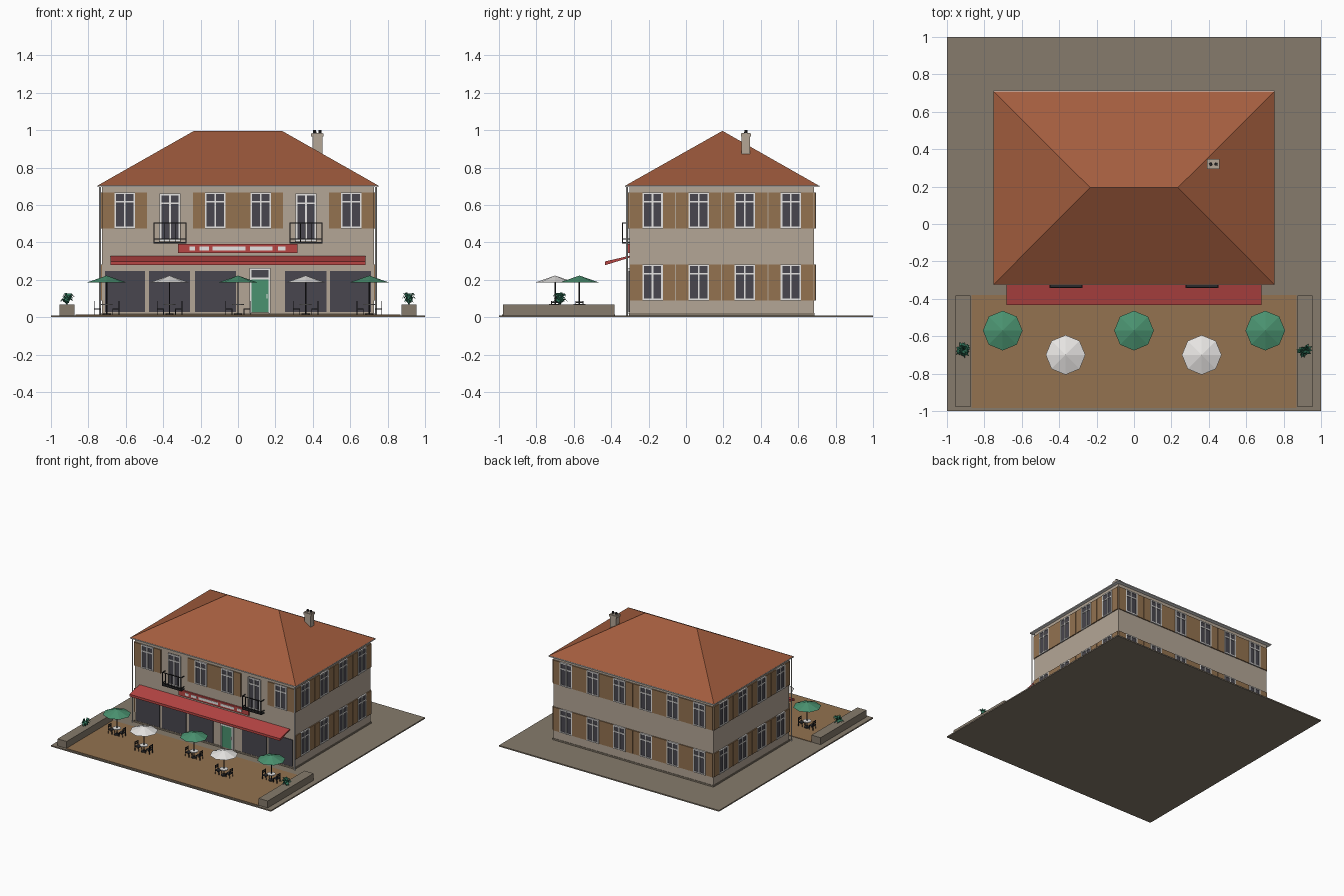
import bpy, bmesh, math, random
from mathutils import Matrix, Vector

cube = bpy.data.objects.get("Cube")
if cube:
    bpy.data.objects.remove(cube)
random.seed(4)


def material(name, *rgb):
    lin = [((c / 255 + 0.055) / 1.055) ** 2.4 for c in rgb] + [1]
    m = bpy.data.materials.new(name)
    m.use_nodes = True
    m.diffuse_color = lin
    m.node_tree.nodes["Principled BSDF"].inputs["Base Color"].default_value = lin
    return m


PLASTER = material("plaster", 180, 166, 150)
STONE = material("stone", 134, 123, 108)
BROWN = material("brown wood", 147, 114, 80)
ROOF = material("roof tile", 163, 93, 62)
GLASS = material("dark glass", 72, 70, 78)
WHITE = material("white paint", 232, 230, 228)
RED = material("red cloth", 184, 70, 68)
GREEN = material("green paint", 74, 146, 112)
LEAF = material("leaf green", 48, 116, 90)
METAL = material("black metal", 42, 42, 44)


class Part:
    """Collects simple solids, placed by a matrix, into one object."""

    def __init__(self, name, mat):
        self.name, self.mat, self.bm = name, mat, bmesh.new()

    def box(self, x, y, z, m=Matrix()):
        size = Matrix.Diagonal((x[1] - x[0], y[1] - y[0], z[1] - z[0], 1))
        mid = Matrix.Translation((sum(x) / 2, sum(y) / 2, sum(z) / 2))
        bmesh.ops.create_cube(self.bm, size=1, matrix=m @ mid @ size)

    def cone(self, c, z, r1, r2, sides=8, caps=True):
        bmesh.ops.create_cone(self.bm, cap_ends=caps, segments=sides, radius1=r1, radius2=r2,
                              depth=z[1] - z[0],
                              matrix=Matrix.Translation((c[0], c[1], sum(z) / 2)))

    def face(self, pts):
        return self.bm.faces.new([self.bm.verts.new(p) for p in pts])

    def finish(self):
        bmesh.ops.remove_doubles(self.bm, verts=self.bm.verts, dist=1e-6)
        mesh = bpy.data.meshes.new(self.name)
        self.bm.to_mesh(mesh)
        self.bm.free()
        mesh.materials.append(self.mat)
        ob = bpy.data.objects.new(self.name, mesh)
        bpy.context.collection.objects.link(ob)
        return ob


def single(name, mat, x, y, z):
    p = Part(name, mat)
    p.box(x, y, z)
    p.finish()


W, FRONT, BACK = 0.727, -0.302, 0.684
MID = (FRONT + BACK) / 2

# Ground, terrace and main body
single("ground", STONE, (-1, 1), (-1, 1), (0, 0.01))
single("terrace", BROWN, (-0.87, 0.87), (-0.985, -0.38), (0.01, 0.014))
single("walls", PLASTER, (-W, W), (FRONT, BACK), (0.01, 0.7))
single("plinth", STONE, (-W - 0.004, W + 0.004), (FRONT - 0.004, BACK + 0.004), (0.01, 0.022))
single("eaves", WHITE, (-0.752, 0.752), (-0.325, 0.713), (0.696, 0.704))

# Hipped roof
roof = Part("roof", ROOF)
a, b, c, d = [Vector(p) for p in ((-0.75, -0.323, 0.704), (0.75, -0.323, 0.704),
                                  (0.75, 0.709, 0.704), (-0.75, 0.709, 0.704))]
r1, r2 = Vector((-0.235, 0.195, 0.996)), Vector((0.235, 0.195, 0.996))
for pts in ((a, b, r2, r1), (b, c, r2), (c, d, r1, r2), (d, a, r1), (d, c, b, a)):
    roof.face(pts)
roof.finish()

# Chimney with two pots
chimney = Part("chimney", PLASTER)
chimney.box((0.397, 0.452), (0.298, 0.342), (0.84, 0.985))
chimney.box((0.39, 0.457), (0.293, 0.347), (0.965, 0.982))
chimney.finish()
pots = Part("chimney_pots", METAL)
for x in (0.41, 0.439):
    pots.cone((x, 0.32), (0.98, 1.0), 0.009, 0.008)
pots.finish()

# Windows and shutters, set out along each wall
frames, panes = Part("window_frames", WHITE), Part("window_panes", GLASS)
shutters = Part("shutters", BROWN)


def window(m, u, z0, z1, closed=True):
    w, e = 0.055, 0.009
    panes.box((u - w, u + w), (-0.005, 0.01), (z0, z1), m)
    for x in (-w, -e / 2, w - e):
        frames.box((u + x, u + x + e), (-0.012, 0), (z0, z1), m)
    for z in (z0, z1 - 0.055, z1 - e):
        frames.box((u - w, u + w), (-0.0115, 0), (z, z + e), m)
    if closed:
        for s in (-1, 1):
            x = sorted((u + s * w, u + s * 0.1205))
            shutters.box(x, (-0.008, 0.002), (z0, z1), m)


def wall(x, y, degrees):
    return Matrix.Translation((x, y, 0)) @ Matrix.Rotation(math.radians(degrees), 4, "Z")


front = wall(0, FRONT, 0)
sides = ((wall(W, MID, 90), 4, 0.2465), (wall(0, BACK, 180), 6, 0.2423),
         (wall(-W, MID, -90), 4, 0.2465))
for m, count, step in sides:
    for i in range(count):
        for z in (0.09, 0.475):
            window(m, (i - (count - 1) / 2) * step, z, z + 0.192)

# Front upper floor, with two balcony doors
balconies = Part("balconies", METAL)
for i in range(6):
    u = (i - 2.5) * 0.2423
    if i not in (1, 4):
        window(front, u, 0.475, 0.667)
        continue
    window(front, u, 0.405, 0.66, closed=False)
    x0, x1, t, y0 = u - 0.087, u + 0.087, 0.005, -0.04
    balconies.box((x0, x1), (y0, 0), (0.395, 0.403), front)
    for z in (0.415, 0.502):
        balconies.box((x0, x1), (y0, y0 + t), (z, z + t), front)
        for x in (x0, x1 - t):
            balconies.box((x, x + t), (y0, 0), (z, z + t), front)
    for k in range(7):
        x = x0 + k * (x1 - x0 - t) / 6
        wide = t if k in (0, 6) else 0.003
        balconies.box((x, x + wide), (y0, y0 + t), (0.4, 0.505), front)
balconies.finish()
frames.finish()
shutters.finish()

# Shop windows
for x0, x1 in ((-0.71, -0.497), (-0.476, -0.257), (-0.23, -0.01), (0.25, 0.474), (0.492, 0.71)):
    panes.box((x0, x1), (-0.006, 0.01), (0.027, 0.246), front)
panes.box((0.07, 0.168), (-0.008, 0), (0.205, 0.252), front)
panes.finish()

# Entrance door
door = Part("door", GREEN)
door.box((0.072, 0.166), (-0.009, 0), (0.024, 0.205), front)
door.finish()
door_frame = Part("door_frame", WHITE)
for x in (0.062, 0.164):
    door_frame.box((x, x + 0.011), (-0.014, 0), (0.02, 0.262), front)
for z in (0.2, 0.251):
    door_frame.box((0.062, 0.175), (-0.0135, 0), (z, z + 0.011), front)
door_frame.box((0.152, 0.158), (-0.014, 0), (0.1, 0.125), front)
door_frame.finish()

# Awning: sloped sheet with a hanging valance
awning = Part("awning", RED)
profile = ((-0.303, 0.328), (-0.432, 0.298), (-0.432, 0.279), (-0.428, 0.279), (-0.303, 0.318))
left, right = [[(x, y, z) for y, z in profile] for x in (-0.683, 0.683)]
awning.face(left)
awning.face(right[::-1])
for i in range(5):
    j = (i + 1) % 5
    awning.face((left[j], left[i], right[i], right[j]))
bmesh.ops.recalc_face_normals(awning.bm, faces=awning.bm.faces)
awning.finish()

# Sign board with plain pale panels
single("sign_board", RED, (-0.32, 0.317), (-0.314, FRONT), (0.343, 0.39))
panels = Part("sign_panels", WHITE)
for x0, x1 in ((-0.26, -0.23), (-0.205, -0.155), (-0.135, 0.04), (0.065, 0.185), (0.215, 0.255)):
    panels.box((x0, x1), (-0.317, -0.313), (0.357, 0.377))
panels.finish()

# Drainpipes at the front corners
pipes = Part("drainpipes", WHITE)
for s in (-1, 1):
    pipes.cone((s * 0.737, -0.316), (0.01, 0.7), 0.005, 0.005)
pipes.finish()


# Parasols, each with a table and two chairs
def seating(name, x, y, colour):
    canopy = Part(name + "_parasol", colour)
    canopy.cone((x, y), (0.185, 0.222), 0.106, 0.001, caps=False)
    canopy.finish()
    pole = Part(name + "_pole", METAL)
    pole.cone((x, y), (0.014, 0.218), 0.004, 0.004, 6)
    pole.cone((x, y), (0.014, 0.02), 0.022, 0.022)
    pole.finish()
    table = Part(name + "_table", WHITE)
    table.cone((x, y), (0.064, 0.069), 0.032, 0.032, 12)
    table.finish()
    chairs = Part(name + "_chairs", METAL)
    for turn in (0, 180):
        m = wall(x, y, turn)
        chairs.box((0.03, 0.068), (-0.021, 0.021), (0.042, 0.047), m)
        for v in (-0.021, 0.017):
            chairs.box((0.03, 0.034), (v, v + 0.004), (0.014, 0.044), m)
            chairs.box((0.064, 0.068), (v, v + 0.004), (0.014, 0.085), m)
        for z in (0.062, 0.076):
            chairs.box((0.064, 0.068), (-0.021, 0.021), (z, z + 0.008), m)
    chairs.finish()


for i, x in enumerate((-0.702, -0.366, 0.0, 0.362, 0.702)):
    odd = i % 2
    seating("seating_%d" % (i + 1), x, -0.7 if odd else -0.57, WHITE if odd else GREEN)

# Planters with arching leaves
for s, side in ((-1, "right"), (1, "left")):
    x = s * 0.914
    single(side + "_planter", STONE, (x - 0.041, x + 0.041), (-0.978, -0.383), (0.01, 0.067))
    plant = Part(side + "_plant", LEAF)
    for i in range(34):
        ang, reach = i * 2.4, random.uniform(0.018, 0.047)
        top = random.uniform(0.09, 0.132)
        out = Vector((math.cos(ang), math.sin(ang), 0))
        across = Vector((-out.y, out.x, 0)) * 0.008
        root = Vector((x, -0.675, 0.066))
        knee = root + out * reach * 0.6 + Vector((0, 0, top - 0.066))
        tip = root + out * reach + Vector((0, 0, top - 0.082))
        plant.face((root, knee - across, knee + across))
        plant.face((knee - across, tip, knee + across))
    plant.finish()
